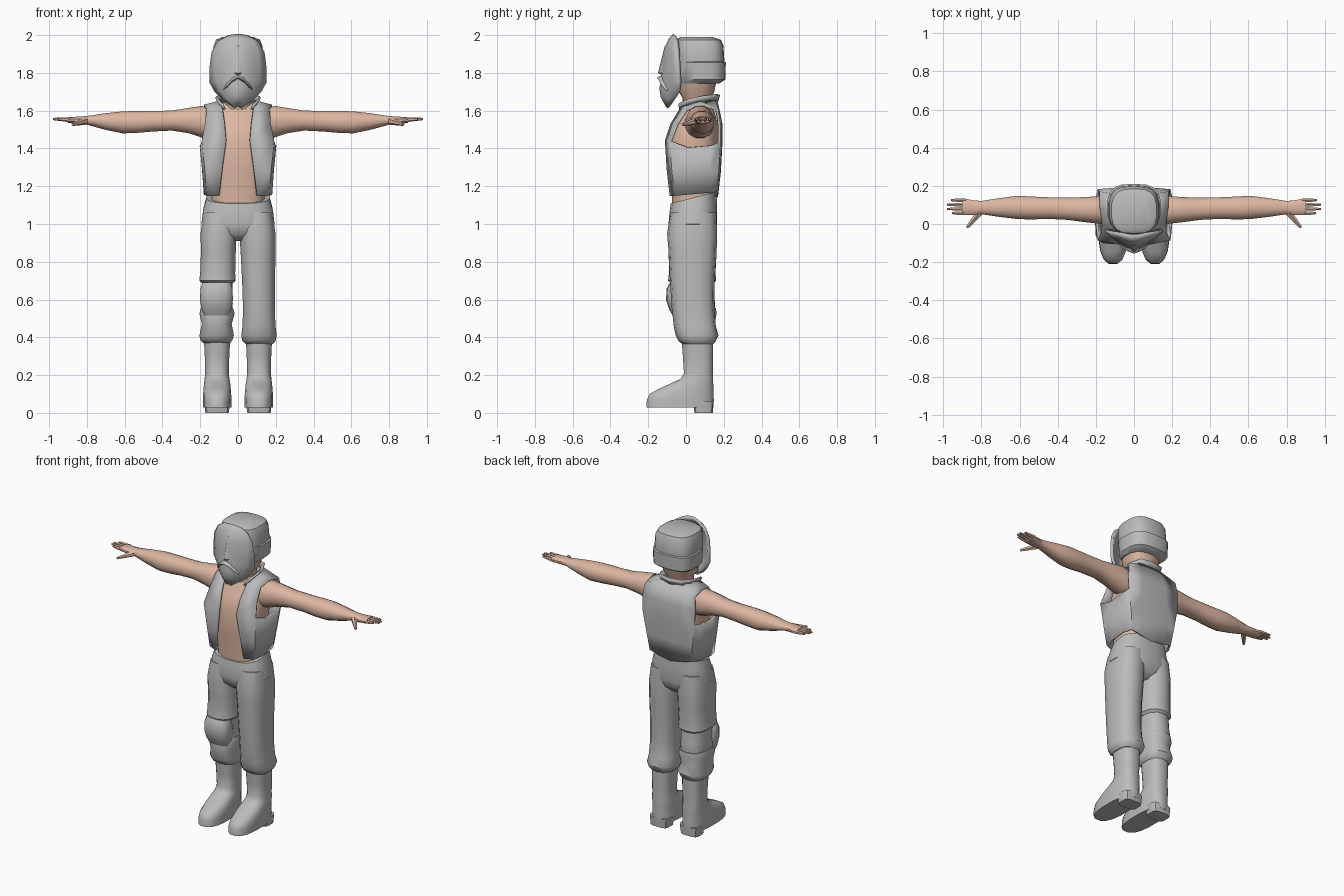
import bpy, bmesh, math
from mathutils import Vector


def material(name, rgb):
    m = bpy.data.materials.new(name)
    m.diffuse_color = (*rgb, 1)
    return m


GREY = material("grey cloth", (0.50, 0.50, 0.50))
SKIN = material("warm skin", (0.72, 0.47, 0.36))


def finish(name, bm, mat, mirror=False, thick=0, angle=40):
    bmesh.ops.remove_doubles(bm, verts=bm.verts, dist=1e-5)
    bmesh.ops.recalc_face_normals(bm, faces=bm.faces)
    me = bpy.data.meshes.new(name)
    bm.to_mesh(me)
    bm.free()
    me.materials.append(mat)
    me.shade_smooth()
    me.set_sharp_from_angle(angle=math.radians(angle))
    ob = bpy.data.objects.new(name, me)
    bpy.context.collection.objects.link(ob)
    if mirror:
        mod = ob.modifiers.new("mirror", 'MIRROR')
        mod.use_clip = True
    if thick:
        mod = ob.modifiers.new("thickness", 'SOLIDIFY')
        mod.thickness = thick
        mod.offset = 0
    return ob


def loft(bm, rows, axis='z', n=14, p=2.6):
    """Rows of (position, a0, a1, b0, b1, tilt) become rounded rings, skinned and capped."""
    rings = []
    for r in rows:
        h, a0, a1, b0, b1 = r[:5]
        tilt = r[5] if len(r) > 5 else 0
        ring = []
        for i in range(n):
            t = 2 * math.pi * (i + 0.5) / n
            c, s = math.cos(t), math.sin(t)
            a = (a0 + a1) / 2 + (a1 - a0) / 2 * math.copysign(abs(c) ** (2 / p), c)
            db = (b1 - b0) / 2 * math.copysign(abs(s) ** (2 / p), s)
            b, k = (b0 + b1) / 2 + db, h + tilt * db
            ring.append(bm.verts.new((a, b, k) if axis == 'z' else (k, a, b)))
        rings.append(ring)
    for u, v in zip(rings, rings[1:]):
        for i in range(n):
            j = (i + 1) % n
            bm.faces.new((u[i], u[j], v[j], v[i]))
    bm.faces.new(rings[0])
    bm.faces.new(rings[-1])


def part(name, rows, mat, axis='z', n=14, p=2.6, mirror=False):
    bm = bmesh.new()
    loft(bm, rows, axis, n, p)
    return finish(name, bm, mat, mirror)


def sheet(bm, cols):
    """Skin neighbouring columns of points with quads."""
    for a, b in zip(cols, cols[1:]):
        for i in range(min(len(a), len(b)) - 1):
            bm.faces.new([bm.verts.new(q) for q in (a[i], b[i], b[i + 1], a[i + 1])])


# Body
part("torso", [(1.10, -.14, .14, -.074, .15), (1.28, -.15, .15, -.083, .163),
               (1.44, -.17, .17, -.095, .17), (1.53, -.165, .165, -.06, .17),
               (1.60, -.14, .14, -.01, .15), (1.64, -.08, .08, 0, .13)], SKIN, n=20)
part("neck_and_jaw", [(1.60, -.075, .075, -.01, .13), (1.67, -.075, .075, -.02, .135),
                      (1.70, -.10, .10, -.04, .15), (1.80, -.115, .115, -.04, .17)], SKIN)

# Arms
part("arm", [(.12, -.01, .15, 1.45, 1.60), (.19, 0, .148, 1.455, 1.628),
             (.26, .008, .143, 1.478, 1.617), (.35, .02, .14, 1.493, 1.602),
             (.45, .025, .142, 1.488, 1.60), (.54, .022, .146, 1.48, 1.60),
             (.61, .024, .15, 1.478, 1.598), (.70, .035, .138, 1.497, 1.588),
             (.80, .05, .122, 1.525, 1.572), (.84, .045, .125, 1.528, 1.57),
             (.90, .045, .137, 1.535, 1.565)], SKIN, axis='x', n=12, p=2.2, mirror=True)

bm = bmesh.new()
for y, tip in ((.057, .955), (.079, .98), (.101, .98), (.125, .96)):
    loft(bm, [(.88, y - .011, y + .011, 1.538, 1.563), (.93, y - .010, y + .010, 1.544, 1.564),
              (tip, y - .006, y + .006, 1.55, 1.562)], 'x', 6, 2)
for i in range(1):
    a, b = Vector((.81, .06, 1.545)), Vector((.875, -.018, 1.527))
    d = b - a
    cone = bmesh.ops.create_cone(bm, cap_ends=True, segments=6, radius1=.02, radius2=.008, depth=d.length)
    rot = d.to_track_quat('Z', 'Y')
    for v in cone["verts"]:
        v.co = rot @ v.co + (a + b) / 2
finish("fingers", bm, SKIN, mirror=True)

# Open vest: columns run from the front opening round the side to the spine
front_in = [(.10, -.08, 1.15), (.085, -.095, 1.28), (.063, -.105, 1.44), (.07, -.075, 1.53), (.083, -.02, 1.62)]
front_out = [(.16, -.055, 1.15), (.17, -.07, 1.28), (.188, -.08, 1.44), (.172, -.045, 1.53), (.165, .005, 1.605)]
side_front = [(.174, 0, 1.155), (.182, 0, 1.28), (.195, .01, 1.405)]
side_back = [(.172, .11, 1.165), (.183, .12, 1.28), (.196, .13, 1.415)]
back_out = [(.148, .157, 1.17), (.163, .168, 1.28), (.188, .176, 1.43), (.19, .176, 1.53), (.18, .165, 1.605)]
back_mid = [(.08, .162, 1.155), (.085, .176, 1.28), (.09, .184, 1.43), (.09, .184, 1.53), (.083, .15, 1.65)]
spine = [(0, .162, 1.14), (0, .178, 1.28), (0, .186, 1.43), (0, .186, 1.53), (0, .16, 1.655)]
bm = bmesh.new()
sheet(bm, [front_in, front_out, side_front, side_back, back_out, back_mid, spine])
sheet(bm, [[front_in[4], (.083, .07, 1.65), back_mid[4]],
           [front_out[4], (.178, .085, 1.625), back_out[4]]])
finish("vest", bm, GREY, mirror=True, thick=.014, angle=50)

# Standing collar
bm = bmesh.new()
low = [(.07, -.035, 1.605), (.085, .01, 1.63), (.09, .09, 1.645), (.065, .15, 1.65), (0, .165, 1.65)]
high = [(.085, -.04, 1.635), (.112, .015, 1.66), (.115, .09, 1.675), (.08, .16, 1.685), (0, .175, 1.685)]
sheet(bm, [list(c) for c in zip(low, high)])
finish("collar", bm, GREY, mirror=True, thick=.012)

# Cap
part("cap", [(1.79, -.13, .13, -.04, .198), (1.87, -.134, .134, -.05, .203),
             (1.945, -.13, .13, -.055, .198), (1.975, -.118, .118, -.05, .185),
             (1.99, -.085, .085, -.03, .14)], GREY, n=18, p=3)
part("cap_band", [(1.745, -.115, .115, -.03, .178), (1.765, -.137, .137, -.035, .208),
                  (1.855, -.141, .141, -.04, .211), (1.86, -.132, .132, -.04, .2)], GREY, n=18, p=3)

# Face mask: rows of height, half width, front y, edge y
rows = [(2.0, .06, -.06, -.05), (1.975, .105, -.085, -.045), (1.92, .135, -.108, -.04),
        (1.84, .145, -.116, -.035), (1.765, .146, -.124, -.03), (1.715, .118, -.132, -.035),
        (1.675, .078, -.125, -.06), (1.627, .012, -.10, -.092)]
bm = bmesh.new()
sheet(bm, [[(w * u, f + (e - f) * u ** 1.7, z - .012 * u * u) for z, w, f, e in rows]
           for u in (0, .25, .5, .75, 1)])
finish("face_mask", bm, GREY, mirror=True, thick=.018)

# Nose and moustache
bm = bmesh.new()
sheet(bm, [[(0, -.112, 1.945), (0, -.148, 1.80), (0, -.12, 1.785)],
           [(.004, -.108, 1.945), (.026, -.118, 1.80), (.02, -.115, 1.785)]])
finish("nose", bm, GREY, mirror=True, angle=20)
bm = bmesh.new()
mous = [(0, -.125, 1.795, 1.765), (.03, -.122, 1.785, 1.745), (.06, -.112, 1.755, 1.715), (.078, -.095, 1.72, 1.705)]
sheet(bm, [[(x, y + .01, top), (x, y - .03 * (1 - x * 8), (top + low) / 2 - .005), (x, y + .01, low)]
           for x, y, top, low in mous])
finish("moustache", bm, GREY, mirror=True, angle=25)

# Trousers: hips, one long leg, one torn leg in three pieces
part("hips", [(1.14, -.168, .168, -.082, .162, .26), (1.08, -.185, .185, -.088, .166, .1),
              (1.0, -.196, .196, -.094, .166), (.95, -.15, .15, -.085, .155),
              (.91, -.06, .06, -.04, .11)], GREY, n=20)
part("long_leg", [(1.06, .0, .185, -.082, .16), (.95, .006, .2, -.1, .165), (.85, .012, .2, -.092, .162),
                  (.70, .02, .198, -.085, .152), (.55, .025, .197, -.075, .15), (.46, .022, .2, -.065, .158),
                  (.41, .015, .207, -.055, .172), (.38, .022, .2, -.04, .158), (.365, .04, .185, -.02, .145)], GREY)
part("short_leg", [(1.06, -.185, 0, -.082, .16), (.95, -.2, -.006, -.1, .165), (.85, -.198, -.01, -.092, .162),
                   (.74, -.202, -.013, -.09, .156), (.70, -.207, -.01, -.095, .16),
                   (.685, -.19, -.025, -.075, .145)], GREY)
part("knee_wrap", [(.71, -.19, -.025, -.07, .145), (.62, -.192, -.03, -.07, .148),
                   (.58, -.196, -.026, -.075, .155), (.50, -.185, -.035, -.065, .145)], GREY)
part("knee_pad", [(.69, -.19, -.035, -.085, 0), (.66, -.2, -.028, -.102, .02), (.60, -.203, -.025, -.106, .03),
                  (.55, -.195, -.032, -.09, .02), (.515, -.18, -.045, -.07, 0)], GREY)
part("torn_cuff", [(.555, -.198, -.025, -.06, .158), (.525, -.206, -.016, -.07, .162),
                   (.47, -.193, -.032, -.065, .152), (.41, -.206, -.02, -.055, .17),
                   (.385, -.2, -.028, -.04, .158), (.37, -.185, -.04, -.02, .145)], GREY)

# Boots with soles and heels
part("boot", [(.40, .04, .182, -.025, .145), (.30, .045, .177, -.018, .145), (.21, .048, .175, -.012, .143),
              (.18, .044, .178, -.03, .145), (.155, .04, .181, -.085, .146), (.125, .037, .184, -.15, .147),
              (.10, .035, .186, -.195, .148), (.07, .033, .187, -.21, .15),
              (.028, .034, .186, -.212, .148)], GREY, n=16, p=2.6, mirror=True)
part("heel", [(.06, .04, .18, .035, .147), (.0, .048, .174, .045, .143)], GREY, n=12, p=4, mirror=True)
